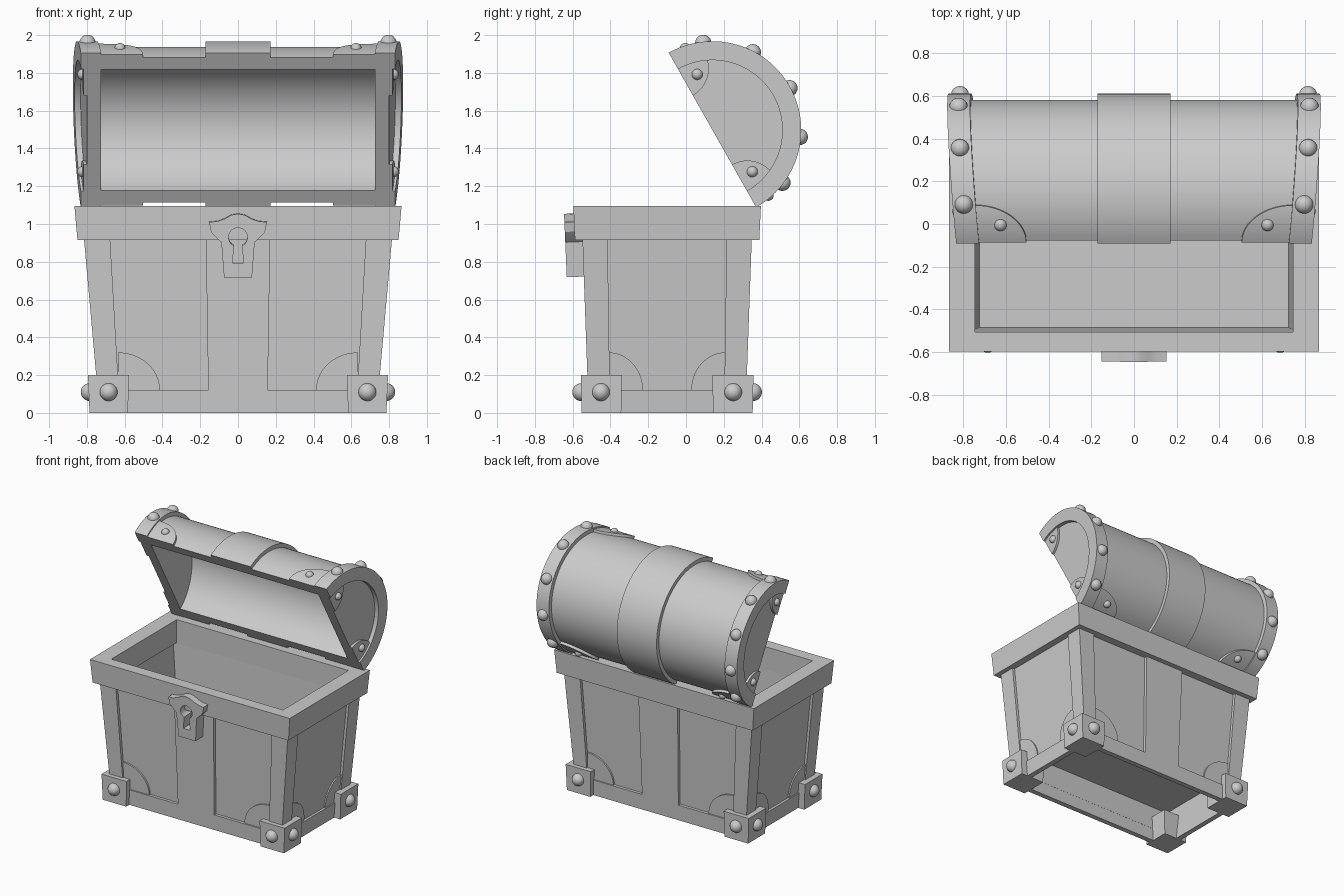
import bpy, bmesh
from math import sin, cos, pi, radians, sqrt
from mathutils import Matrix, Vector

if "Cube" in bpy.data.objects:
    bpy.data.objects.remove(bpy.data.objects["Cube"])

CY = -0.10                                   # centre of the box in y
LID = Matrix.Translation((0, 0.14, 1.4975)) @ Matrix.Rotation(radians(-60.5), 4, 'X')
I4 = Matrix.Identity(4)


def hx(z): return 0.733 + 0.0895 * z         # tapered half width of the box
def hy(z): return 0.415 + 0.036 * z          # tapered half depth of the box


def finish(name, bm, mat=I4):
    bmesh.ops.remove_doubles(bm, verts=bm.verts, dist=1e-5)
    bmesh.ops.recalc_face_normals(bm, faces=bm.faces)
    bm.transform(mat)
    me = bpy.data.meshes.new(name)
    bm.to_mesh(me)
    bm.free()
    ob = bpy.data.objects.new(name, me)
    bpy.context.collection.objects.link(ob)
    return ob


def loft(name, loops, mat=I4, closed=False):
    """Skin a list of equal loops, capped unless closed into a ring."""
    bm = bmesh.new()
    rows = [[bm.verts.new(p) for p in lp] for lp in loops]
    n = len(rows[0])
    pairs = list(zip(rows, rows[1:])) + ([(rows[-1], rows[0])] if closed else [])
    for a, b in pairs:
        for i in range(n):
            j = (i + 1) % n
            bm.faces.new((a[i], a[j], b[j], b[i]))
    if not closed:
        bm.faces.new(rows[0])
        bm.faces.new(rows[-1])
    return finish(name, bm, mat)


def ring(name, profile):
    """Sweep a profile of (half x, half y, z) around the rectangle."""
    return loft(name, [[(sx * x, CY + sy * y, z) for x, y, z in profile]
                       for sx, sy in ((1, 1), (-1, 1), (-1, -1), (1, -1))], closed=True)


def wall(name, axis, s, poly, d0, d1):
    """Extrude a (u, z) polygon on one tapered side between depths d0 and d1."""
    def put(u, z, d):
        return (u, CY + s * (hy(z) + d), z) if axis == 'y' else (s * (hx(z) + d), CY + u, z)
    return loft(name, [[put(u, z, d) for u, z in poly] for d in (d0, d1)])


def ball(name, p, r, mat=I4):
    bm = bmesh.new()
    bmesh.ops.create_uvsphere(bm, u_segments=24, v_segments=14, radius=r,
                              matrix=Matrix.Translation(p))
    return finish(name, bm, mat)


# --- box: rim, panels, raised floor, bottom rail
ring("box_rim", [(hx(.915) + .035, hy(.915) + .04, .915), (hx(1.095) + .035, hy(1.095) + .042, 1.095),
                 (.745, .405, 1.095), (.745, .405, .915)])
ring("box_panels", [(hx(z) - d, hy(z) - d - .003, z)
                    for z, d in ((.1, .02), (.93, .02), (.93, .038), (.1, .038))])
ring("bottom_rail", [(hx(z) - d, hy(z) - d, z) for z, d in ((0, 0), (.12, 0), (.12, .04), (0, .04))])
loft("box_floor", [[(sx * .73, CY + sy * .39, z) for sx, sy in ((1, 1), (-1, 1), (-1, -1), (1, -1))]
                   for z in (.285, .305)])

# --- box: corner posts, quarter-round plates, centre straps
for axis, h, top, bot, rx in (('y', hx, .677, .630, .222), ('x', hy, .315, .303, .18)):
    for s in (1, -1):
        for m in (1, -1):
            wall("corner_post", axis, s,
                 [(m * bot, .1), (m * h(.1), .1), (m * h(.92), .92), (m * top, .92)], 0, -.03)
            arc = [(m * (bot + .005 - rx * cos(a)), .12 + .2 * sin(a))
                   for a in [i * pi / 32 for i in range(17)]]
            wall("quarter_plate", axis, s, arc + [(m * (bot + .005), .115), (m * (bot - rx + .005), .115)],
                 -.01, -.03)
for s in (1, -1):
    wall("centre_strap", 'y', s, [(-.157, .1), (.157, .1), (.17, .92), (-.17, .92)], 0, -.03)

# --- feet with rivets
for sx in (1, -1):
    for sy in (1, -1):
        loft("foot", [[(sx * x, CY + sy * y, z) for x, y in ((a, b), (o, b), (o, p), (a, p))]
                      for z, a, b, o, p in ((0, .583, .243, .786, .453), (.2, .577, .24, .794, .457))])
        ball("foot_rivet", (sx * .685, CY + sy * .455, .11), .047)
        ball("foot_rivet", (sx * .785, CY + sy * .35, .11), .047)


# --- lid (built flat, then swung open about the hinge)
def arch(name, x0, x1, r0, r1, k=0, s=1, n=56):
    loops = []
    for i in range(n + 1):
        a = pi * i / n
        loops.append([(s * (x + k * r * sin(a)), r * cos(a), r * sin(a))
                      for x, r in ((x0, r0), (x1, r0), (x1, r1), (x0, r1))])
    return loft(name, loops, LID)


arch("lid_barrel", -.78, .78, .367, .44)
arch("lid_centre_strap", -.172, .172, .40, .47)
K = .09
for s in (1, -1):
    arch("lid_end_band", .725, .832, .37, .47, K, s)
    half = [(.38 * cos(pi * i / 48), .38 * sin(pi * i / 48)) for i in range(49)]
    loft("lid_end_wall", [[(s * (x + K * v), y, v) for y, v in half] for x in (.725, .80)], LID)
    for a in (-66.5, -34, -1, 33, 66.5):
        y, v = .464 * sin(radians(a)), .464 * cos(radians(a))
        ball("lid_band_rivet", (s * (.78 + K * v), -y, v), .043, LID)
    for m in (1, -1):
        # quarter plate on the flat end
        q = [(m * (.375 - .165 * cos(i * pi / 32)), .165 * sin(i * pi / 32)) for i in range(17)] + [(m * .375, 0)]
        loft("lid_end_plate", [[(s * (x + K * v), y, v) for y, v in q] for x in (.79, .818)], LID)
        ball("lid_end_rivet", (s * .822, m * .296, .075), .029, LID)
        # quarter plate wrapped on the barrel
        loops = []
        for i in range(17):
            f = sin(i * pi / 32)
            w, a = .24 * sqrt(max(0, 1 - f * f)) + .001, f * .182 / .455
            loops.append([(s * x, m * r * cos(a), r * sin(a))
                          for x, r in ((.745, .43), (.745, .46), (.745 - w, .46), (.745 - w, .43))])
        loft("lid_barrel_plate", loops, LID)
        a = radians(11)
        ball("lid_plate_rivet", (s * .625, m * .455 * cos(a), .455 * sin(a)), .029, LID)

# --- lock plate with keyhole
right = [(.074, .72), (.088, .905), (.115, .93), (.143, .96), (.153, 1.012), (.11, 1.016), (.07, 1.03), (.035, 1.05)]
outline = right + [(0, 1.056)] + [(-x, z) for x, z in reversed(right)]
hole = [(.05 * cos(radians(a)), .932 + .05 * sin(radians(a))) for a in range(-65, 246, 10)]
hole += [(-.029, .795), (.029, .795)]
cu = bpy.data.curves.new("lock_plate", 'CURVE')
cu.dimensions = '2D'
cu.fill_mode = 'BOTH'
cu.extrude = .05
for pts in (outline, hole):
    sp = cu.splines.new('POLY')
    sp.points.add(len(pts) - 1)
    for p, (x, z) in zip(sp.points, pts):
        p.co = (x, z - .9, 0, 1)
    sp.use_cyclic_u = True
lock = bpy.data.objects.new("lock_plate", cu)
lock.location = (0, -.589, .9)
lock.rotation_euler = (radians(92.5), 0, 0)
bpy.context.collection.objects.link(lock)
bpy.context.view_layer.objects.active = lock
lock.select_set(True)
bpy.ops.object.convert(target='MESH')

# --- smooth round parts, keep edges sharp
for ob in bpy.context.scene.objects:
    ob.select_set(ob.type == 'MESH')
bpy.ops.object.shade_smooth_by_angle(angle=radians(30))
